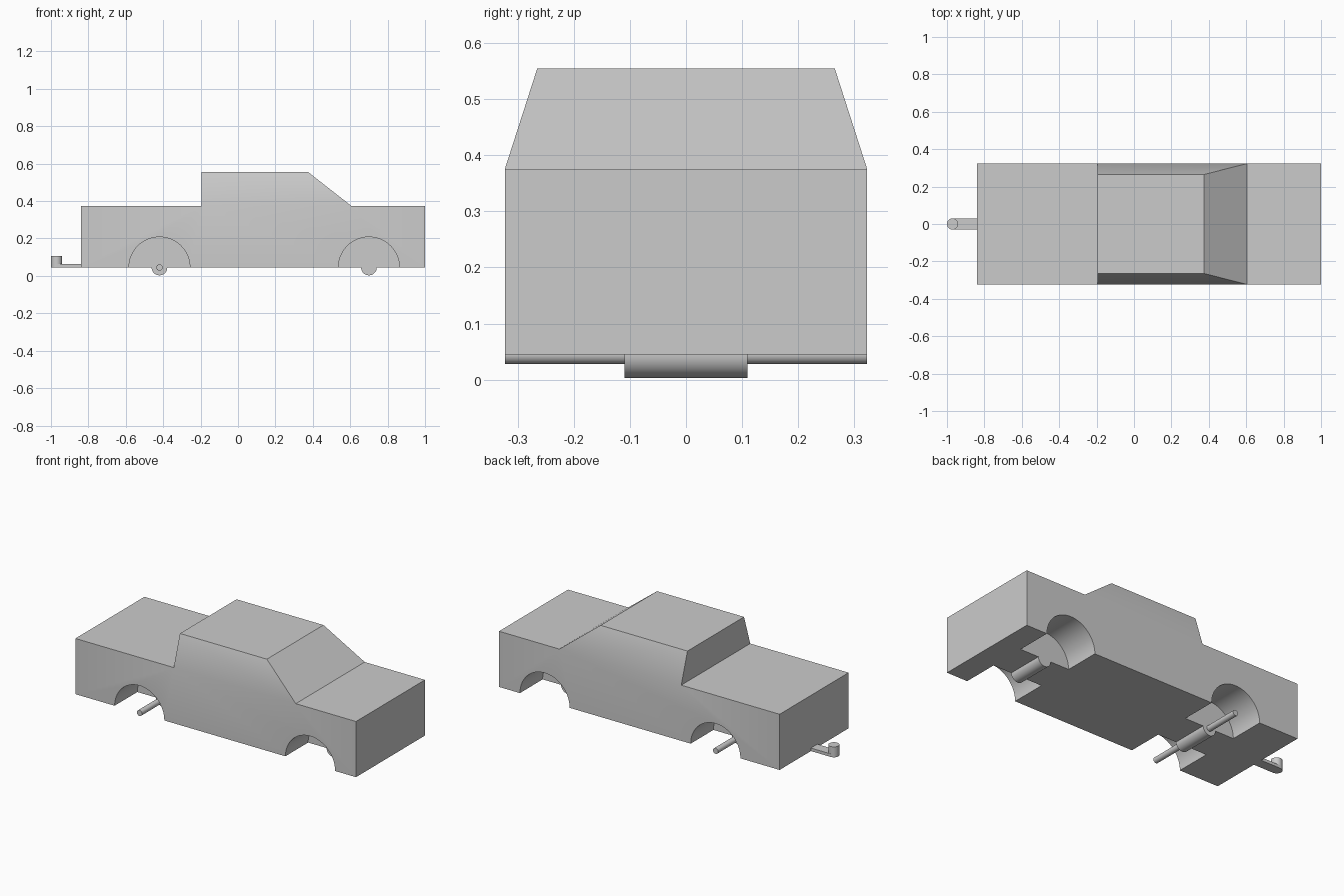
import bpy, bmesh, math

if "Cube" in bpy.data.objects:
    bpy.data.objects.remove(bpy.data.objects["Cube"])

# One flat grey for everything
grey = bpy.data.materials.new("plain_grey")
grey.use_nodes = True
GREY = (0.6, 0.6, 0.6, 1)
grey.diffuse_color = GREY
grey.node_tree.nodes["Principled BSDF"].inputs["Base Color"].default_value = GREY

FLOOR = 0.045
HALF_WIDTH = 0.323
HUB = 0.11
REAR_X, FRONT_X = -0.42, 0.70


def finish(ob):
    """Smooth shading with sharp edges kept."""
    bpy.ops.object.select_all(action="DESELECT")
    ob.select_set(True)
    bpy.context.view_layer.objects.active = ob
    bpy.ops.object.shade_smooth_by_angle(angle=math.radians(30))


def cylinder(name, radius, length, location, along_y=True, sides=48):
    turn = (math.pi / 2, 0, 0) if along_y else (0, 0, 0)
    bpy.ops.mesh.primitive_cylinder_add(vertices=sides, radius=radius, depth=length,
                                        location=location, rotation=turn)
    ob = bpy.context.object
    ob.name = name
    ob.data.materials.append(grey)
    finish(ob)
    return ob


# Body shell: side outline with the roof pulled inwards
outline = [(-0.84, FLOOR), (1.0, FLOOR), (1.0, 0.375), (0.605, 0.375),
           (0.375, 0.555), (-0.195, 0.555), (-0.195, 0.375), (-0.84, 0.375)]
bm = bmesh.new()
sides = []
for s in (-1, 1):
    ring = [bm.verts.new((x, s * (0.265 if z > 0.5 else HALF_WIDTH), z)) for x, z in outline]
    bm.faces.new([ring[i] for i in (0, 1, 2, 3, 6, 7)])
    bm.faces.new(ring[3:7])
    sides.append(ring)
right, left = sides
for i in range(len(outline)):
    j = (i + 1) % len(outline)
    bm.faces.new((right[i], right[j], left[j], left[i]))
bmesh.ops.recalc_face_normals(bm, faces=bm.faces)
mesh = bpy.data.meshes.new("body")
bm.to_mesh(mesh)
bm.free()
body = bpy.data.objects.new("body", mesh)
bpy.context.collection.objects.link(body)
mesh.materials.append(grey)

# Four wheel wells cut into the shell
for x in (REAR_X, FRONT_X):
    for s in (-1, 1):
        cutter = cylinder("wheel_well_cutter", 0.163, 0.4, (x, s * (HUB + 0.2), FLOOR), sides=64)
        cutter.hide_render = True
        cut = body.modifiers.new("wheel_well", "BOOLEAN")
        cut.operation = "DIFFERENCE"
        cut.solver = "EXACT"
        cut.object = cutter
        bpy.context.view_layer.objects.active = body
        bpy.ops.object.modifier_apply(modifier=cut.name)
        bpy.data.objects.remove(cutter)
finish(body)

# Axle housings under the floor, and the rear axle rod
cylinder("rear_axle_housing", 0.042, 2 * HUB, (REAR_X, 0, FLOOR))
cylinder("front_axle_housing", 0.042, 2 * HUB, (FRONT_X, 0, FLOOR))
cylinder("rear_axle", 0.017, 2 * HALF_WIDTH, (REAR_X, 0, FLOOR), sides=32)

# Tow hitch: flat bar with an upright pin
bpy.ops.mesh.primitive_cube_add(size=1, location=(-0.905, 0, FLOOR + 0.009))
bar = bpy.context.object
bar.name = "hitch_bar"
bar.scale = (0.13, 0.06, 0.018)
bar.data.materials.append(grey)
cylinder("hitch_pin", 0.03, 0.062, (-0.97, 0, FLOOR + 0.031), along_y=False)
